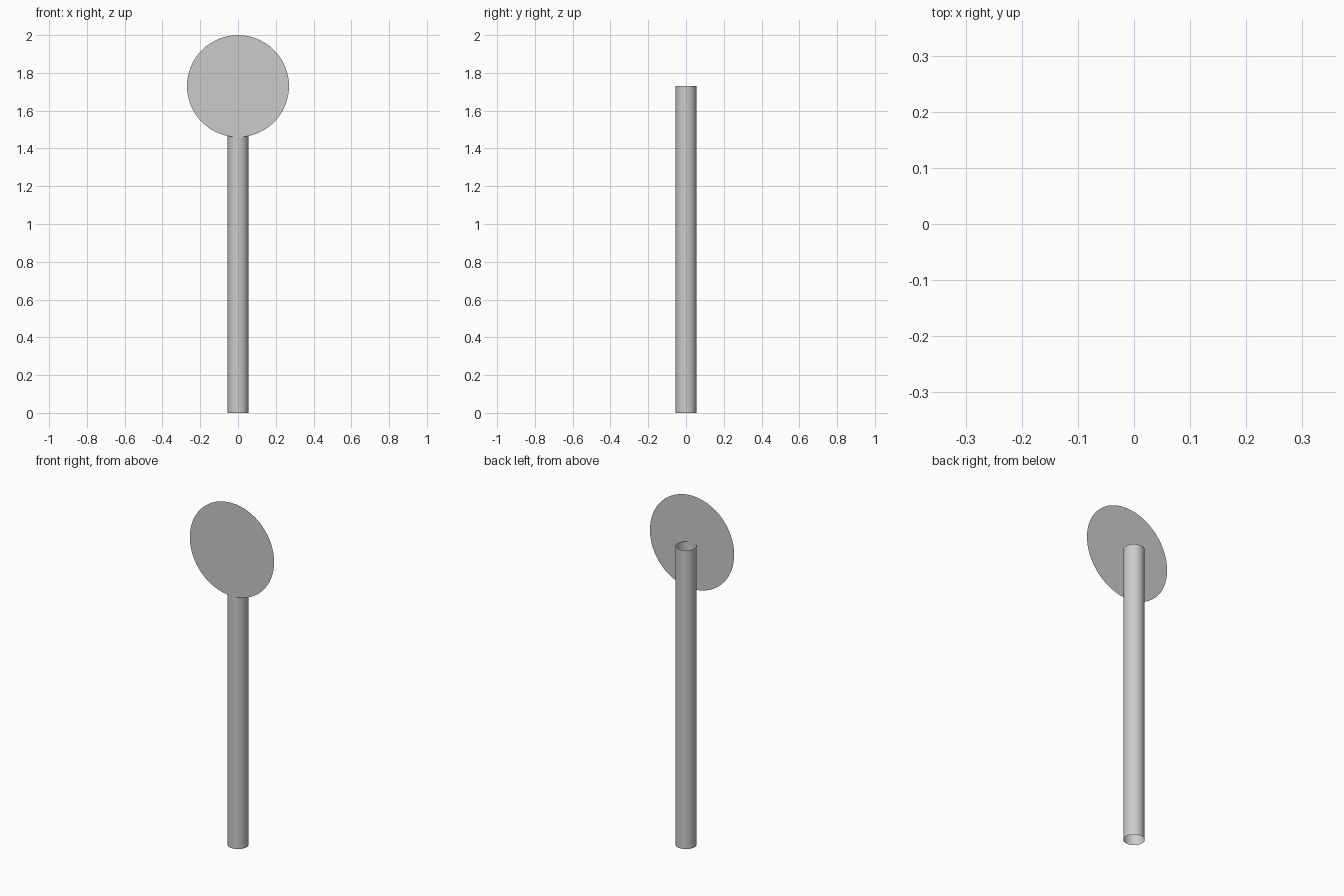
import bpy
from math import radians

if "Cube" in bpy.data.objects:
    bpy.data.objects.remove(bpy.data.objects["Cube"])

POLE_R, POLE_H, DISC_R = 0.055, 1.73, 0.27

# Open, thin-walled pole
bpy.ops.mesh.primitive_cylinder_add(vertices=48, radius=POLE_R, depth=POLE_H,
                                    end_fill_type='NOTHING',
                                    location=(0, 0, POLE_H / 2))
bpy.context.object.name = "pole"
bpy.ops.object.shade_smooth_by_angle(angle=radians(30))

# Flat round sign plate touching the front of the pole, facing -y
bpy.ops.mesh.primitive_circle_add(vertices=64, radius=DISC_R, fill_type='NGON',
                                  location=(0, -POLE_R - 0.0005, POLE_H),
                                  rotation=(radians(90), 0, 0))
bpy.context.object.name = "sign_plate"
